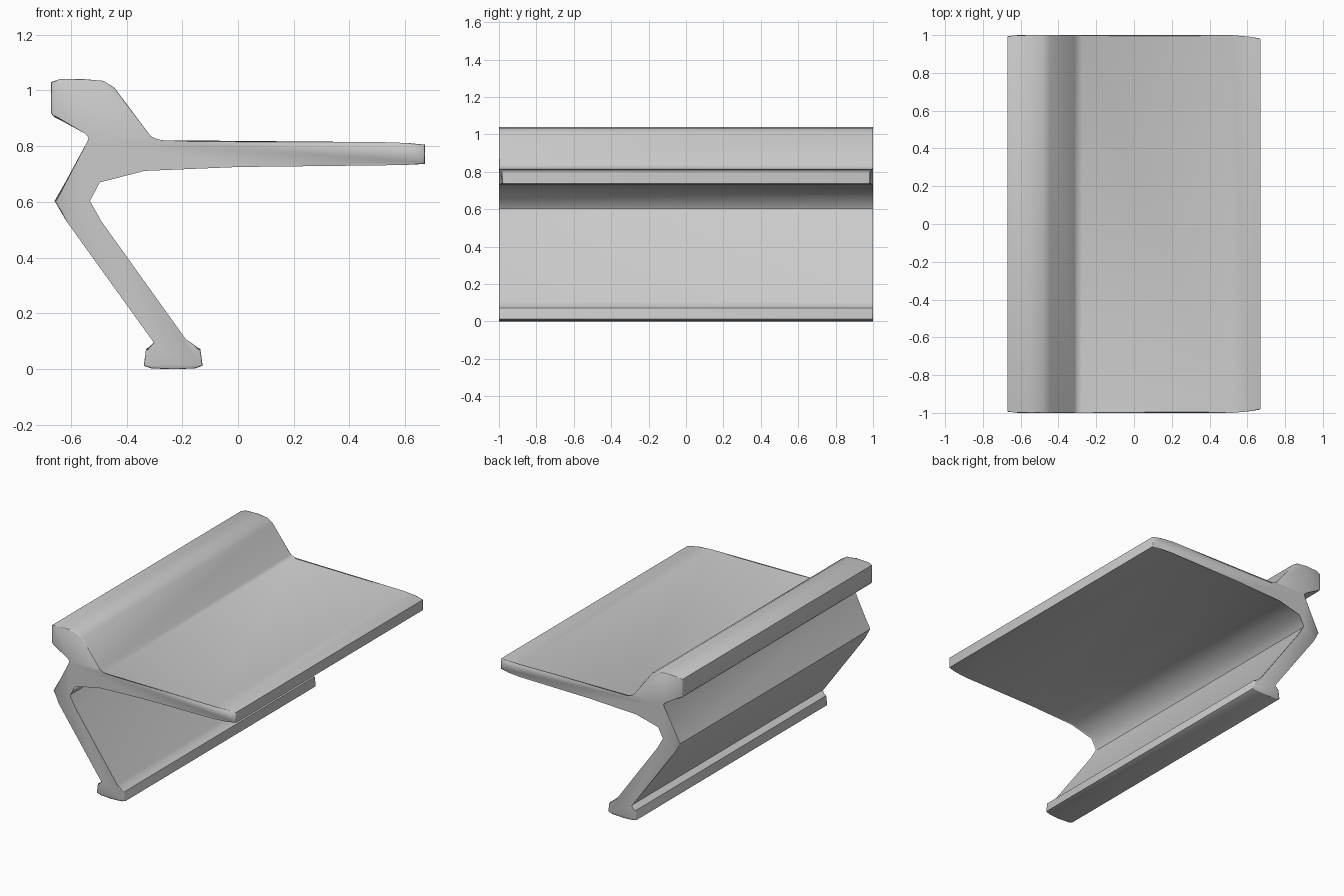
import bpy, bmesh, math

if "Cube" in bpy.data.objects:
    bpy.data.objects.remove(bpy.data.objects["Cube"])

# Side profile (x, z), clockwise from the upper left of the back lip
PROFILE = [
    (-0.67, 1.03), (-0.64, 1.04), (-0.55, 1.04), (-0.483, 1.034), (-0.444, 1.01),
    (-0.314, 0.837), (-0.30, 0.822), (-0.275, 0.815),              # lip slope into plate
    (0.52, 0.814), (0.61, 0.811), (0.67, 0.805),
    (0.67, 0.736), (0.61, 0.733), (0.52, 0.731), (0.0, 0.725),     # plate tip and underside
    (-0.336, 0.717), (-0.50, 0.675), (-0.538, 0.603), (-0.49, 0.53),
    (-0.187, 0.107), (-0.172, 0.09), (-0.135, 0.072),              # leg to foot
    (-0.127, 0.012), (-0.155, 0.002), (-0.235, 0.0), (-0.31, 0.002), (-0.338, 0.012),
    (-0.33, 0.072), (-0.293, 0.093), (-0.615, 0.53), (-0.658, 0.603),
    (-0.533, 0.818), (-0.53, 0.833), (-0.546, 0.85), (-0.66, 0.904), (-0.67, 0.917),
]


def half_width(x):
    """Half depth, drawn in slightly at the plate tip and the lip."""
    if x > 0.52:
        return 1.0 - 0.018 * ((x - 0.52) / 0.15) ** 1.5
    return 0.994 if x < -0.655 else 1.0


# Extrude the profile along y
bm = bmesh.new()
front = [bm.verts.new((x, -half_width(x), z)) for x, z in PROFILE]
back = [bm.verts.new((x, half_width(x), z)) for x, z in PROFILE]
caps = [bm.faces.new(front), bm.faces.new(back[::-1])]
n = len(PROFILE)
for i in range(n):
    j = (i + 1) % n
    bm.faces.new((front[j], front[i], back[i], back[j]))

# Soften the rims of both ends
rims = list({e for f in caps for e in f.edges})
bmesh.ops.bevel(bm, geom=rims, offset=0.006, segments=2, profile=0.5,
                affect='EDGES', clamp_overlap=True)
bmesh.ops.recalc_face_normals(bm, faces=bm.faces)

mesh = bpy.data.meshes.new("folded_shelf_profile")
bm.to_mesh(mesh)
bm.free()
shelf = bpy.data.objects.new("folded_shelf_profile", mesh)
bpy.context.collection.objects.link(shelf)

# Smooth the folds, keep the edges sharp
bpy.context.view_layer.objects.active = shelf
shelf.select_set(True)
bpy.ops.object.shade_smooth_by_angle(angle=math.radians(50))
